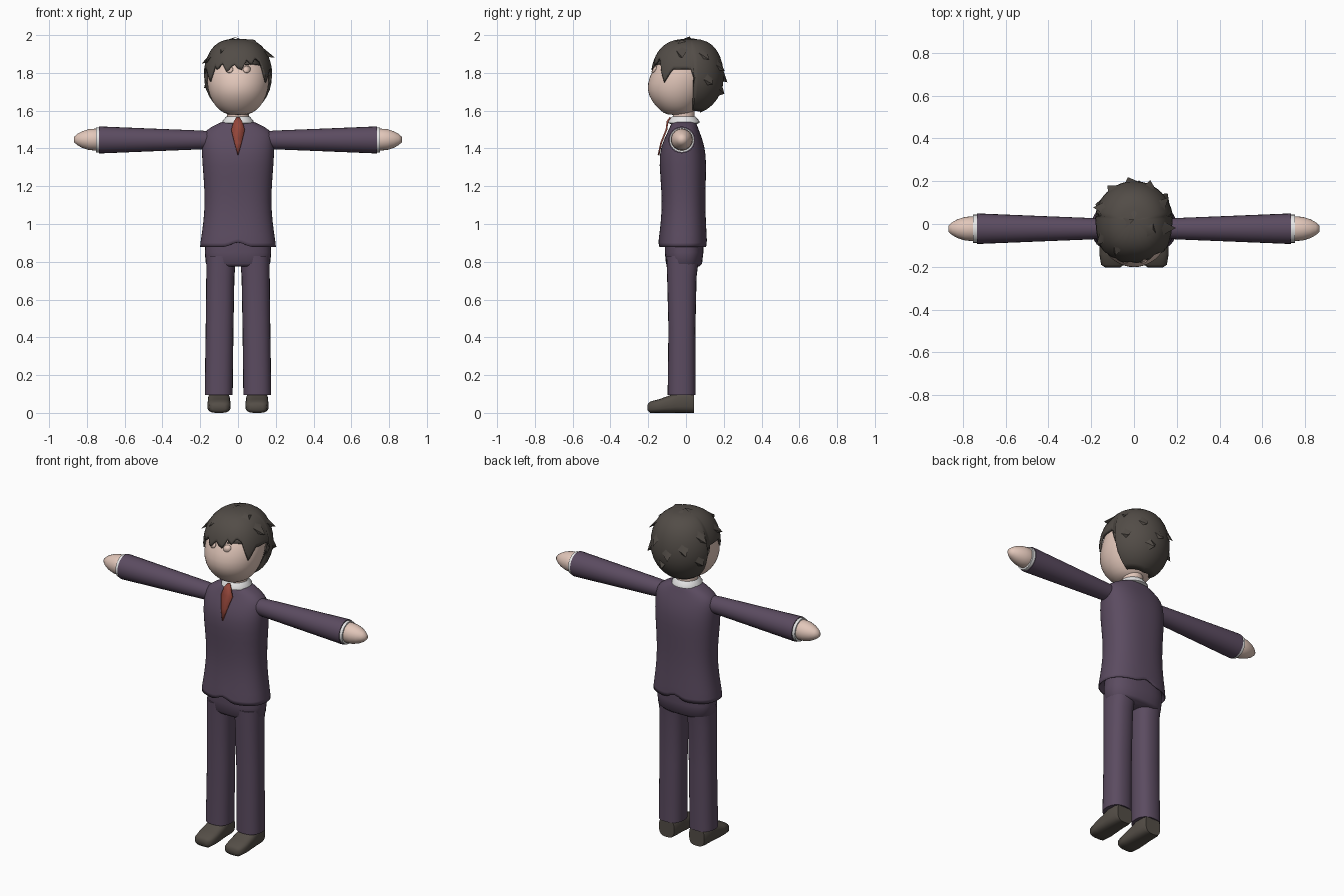
import bpy, bmesh, math
from mathutils import Vector

if "Cube" in bpy.data.objects:
    bpy.data.objects.remove(bpy.data.objects["Cube"])


def material(name, rgb):
    m = bpy.data.materials.new(name)
    m.diffuse_color = (*rgb, 1)
    m.use_nodes = True
    m.node_tree.nodes["Principled BSDF"].inputs["Base Color"].default_value = m.diffuse_color
    return m


SUIT = material("plum suit", (0.105, 0.071, 0.118))
SKIN = material("skin", (0.76, 0.57, 0.49))
HAIR = material("dark hair", (0.085, 0.073, 0.063))
SHOE = material("dark leather", (0.088, 0.075, 0.062))
WHITE = material("white shirt", (0.80, 0.80, 0.80))
RED = material("red tie", (0.30, 0.062, 0.043))


def finish(name, bm, mat, subsurf=0, mirror=False, solid=0, angle=60):
    bmesh.ops.recalc_face_normals(bm, faces=bm.faces)
    me = bpy.data.meshes.new(name)
    bm.to_mesh(me)
    bm.free()
    ob = bpy.data.objects.new(name, me)
    bpy.context.collection.objects.link(ob)
    me.materials.append(mat)
    if mirror:
        ob.modifiers.new("mirror", "MIRROR").use_mirror_merge = False
    if solid:
        s = ob.modifiers.new("solid", "SOLIDIFY")
        s.thickness, s.offset = solid, -1
    if subsurf:
        s = ob.modifiers.new("smooth", "SUBSURF")
        s.levels = s.render_levels = subsurf
    bpy.ops.object.select_all(action="DESELECT")
    bpy.context.view_layer.objects.active = ob
    ob.select_set(True)
    bpy.ops.object.shade_smooth_by_angle(angle=math.radians(angle))
    return ob


def spow(v, p):
    return math.copysign(abs(v) ** p, v)


# Loft through superellipse rings (t, u0, u1, v0, v1) along an axis
def loft(name, rings, axis, mat, power=2.0, seg=24, edit=None, **kw):
    bm = bmesh.new()
    order = {"z": lambda t, u, v: (u, v, t), "x": lambda t, u, v: (t, u, v),
             "y": lambda t, u, v: (u, t, v)}[axis]
    loops = []
    for t, u0, u1, v0, v1 in rings:
        loop = []
        for i in range(seg):
            a = 2 * math.pi * i / seg
            u = (u0 + u1) / 2 + (u1 - u0) / 2 * spow(math.cos(a), 2 / power)
            v = (v0 + v1) / 2 + (v1 - v0) / 2 * spow(math.sin(a), 2 / power)
            loop.append(bm.verts.new(order(t, u, v)))
        loops.append(loop)
    for a, b in zip(loops, loops[1:]):
        for i in range(seg):
            j = (i + 1) % seg
            bm.faces.new((a[i], a[j], b[j], b[i]))
    bm.faces.new(loops[0])
    bm.faces.new(loops[-1])
    if edit:
        edit(loops)
    return finish(name, bm, mat, **kw)


def sym(rows):
    return [(z, -w, w, f, b) for z, w, f, b in rows]


def tube(rows, cu, cv):
    return [(t, cu - r, cu + r, cv - r, cv + r) for t, r in rows]


# Jacket with small vents at the front and back of the hem
def vents(loops):
    for k in (1, 2):
        for i in (8, 24):
            loops[k][i].co.z += 0.045 if k == 1 else 0.035


loft("jacket", sym([(.93, .178, -.122, .092), (.865, .202, -.146, .11), (.885, .203, -.147, .112),
                    (1.0, .184, -.134, .106), (1.12, .175, -.127, .102), (1.25, .183, -.136, .106),
                    (1.37, .193, -.145, .108), (1.45, .192, -.117, .087), (1.495, .178, -.093, .069),
                    (1.53, .11, -.079, .056), (1.55, .065, -.07, .05)]),
     "z", SUIT, 2.4, 32, vents, subsurf=1)

# Trousers
loft("trouser_hips", sym([(.775, .155, -.095, .07), (.79, .17, -.106, .085), (.85, .176, -.112, .092),
                          (.93, .17, -.11, .09)]), "z", SUIT, 2.5, 32)
loft("trouser_legs", [(.095, .04, .165, -.088, .04), (.095, .028, .176, -.097, .051),
                      (.115, .028, .176, -.097, .051), (.45, .024, .171, -.093, .05),
                      (.72, .019, .168, -.1, .056), (.83, .01, .168, -.104, .07)],
     "z", SUIT, 2.4, mirror=True)

# Shoes
loft("shoes", [(-.203, .065, .135, .012, .045), (-.19, .046, .154, 0, .06), (-.14, .039, .162, 0, .073),
               (-.08, .04, .161, 0, .095), (-.04, .042, .16, 0, .115), (.02, .043, .158, 0, .115),
               (.042, .05, .15, 0, .11)], "y", SHOE, 3, mirror=True)

# Sleeves, cuffs and mitten hands
loft("sleeves", tube([(.15, .046), (.2, .05), (.45, .06), (.72, .071), (.735, .071), (.735, .06)],
                     -.022, 1.445), "x", SUIT, mirror=True)
loft("shirt_cuffs", tube([(.72, .066), (.752, .066), (.752, .055)], -.022, 1.445), "x", WHITE, mirror=True)
loft("hands", tube([(.735, .054), (.755, .058), (.79, .055), (.825, .044), (.85, .03), (.868, .014)],
                   -.022, 1.447), "x", SKIN, mirror=True)

# Neck, collar, tie
loft("neck", tube([(1.52, .058), (1.63, .058)], 0, -.012), "z", SKIN)
loft("shirt_collar", tube([(1.53, .07), (1.535, .084), (1.545, .083), (1.568, .063), (1.56, .055)],
                          0, -.012), "z", WHITE)
bm = bmesh.new()
prev = None
for z, w, y in [(1.567, .006, -.086), (1.545, .022, -.102), (1.5, .036, -.108),
                (1.43, .019, -.136), (1.365, .001, -.15)]:
    row = [bm.verts.new((-w, y, z)), bm.verts.new((w, y, z))]
    if prev:
        bm.faces.new((prev[0], row[0], row[1], prev[1]))
    prev = row
finish("tie", bm, RED, solid=.009, angle=30)

# Head
HEAD = [(1.575, .05, -.10, .02), (1.6, .1, -.138, .05), (1.65, .14, -.184, .09), (1.71, .162, -.21, .13),
        (1.78, .168, -.197, .15), (1.86, .158, -.153, .15), (1.92, .11, -.09, .1), (1.95, .05, -.04, .05)]
loft("head", sym(HEAD), "z", SKIN, subsurf=1)


def face_y(x, z):
    for (z0, *a), (z1, *b) in zip(HEAD, HEAD[1:]):
        if z0 <= z <= z1:
            w, f, k = [p + (q - p) * (z - z0) / (z1 - z0) for p, q in zip(a, b)]
            return (f + k) / 2 - (k - f) / 2 * math.sqrt(max(0, 1 - (x / w) ** 2))


# Eyes and brows: thin plates laid on the face
def face_plate(name, outline, mat):
    bm = bmesh.new()
    bm.faces.new([bm.verts.new((x, face_y(x, z) - .004, z)) for x, z in outline])
    finish(name, bm, mat, mirror=True, solid=.006)


face_plate("eyes", [(.047 + .02 * math.cos(i * math.pi / 6), 1.82 + .018 * math.sin(i * math.pi / 6))
                    for i in range(12)], SKIN)
face_plate("eyebrows", [(.04, 1.845), (.08, 1.848), (.122, 1.842), (.115, 1.865), (.08, 1.88), (.045, 1.868)], HAIR)

# Hair shell: columns run from the crown down to a jagged hairline (degrees from the front, height)
LINE = [(-180, 1.59), (-100, 1.60), (-95, 1.82), (-67, 1.82), (-52, 1.755), (-40, 1.84), (-35, 1.815),
        (-25, 1.855), (-15, 1.80), (-5, 1.85), (3, 1.81), (12, 1.87), (20, 1.845), (30, 1.88), (40, 1.86),
        (52, 1.75), (67, 1.82), (95, 1.82), (100, 1.60), (180, 1.59)]


def hairline(d):
    for (a, za), (b, zb) in zip(LINE, LINE[1:]):
        if a <= d <= b:
            return za + (zb - za) * (d - a) / (b - a)


def scalp(d, z, grow=1.0):
    c = max(-1, min(1, (z - 1.78) / .2))
    s = math.sqrt(1 - c * c) ** (.7 if c > 0 else 1) * grow
    p = math.radians(d)
    front = math.cos(p) > 0
    e = 2 / 2.4 if front else 1
    return Vector((.182 * s * spow(math.sin(p), e),
                   .02 - (.205 if front else .18) * s * spow(math.cos(p), e), z))


bm = bmesh.new()
crown = bm.verts.new((0, .02, 1.98))
N, ROWS = 90, 14
cols = []
for i in range(N):
    d = -180 + 360 * i / N
    end = math.acos((hairline(d) - 1.78) / .2)
    cols.append([bm.verts.new(scalp(d, 1.78 + .2 * math.cos(end * (k + 1) / ROWS))) for k in range(ROWS)])
for i in range(N):
    a, b = cols[i], cols[(i + 1) % N]
    bm.faces.new((crown, a[0], b[0]))
    for k in range(ROWS - 1):
        bm.faces.new((a[k], a[k + 1], b[k + 1], b[k]))
finish("hair", bm, HAIR, solid=.012)

# Hair tufts: three-sided spikes lying along the scalp (angle, height, drop, lift)
bm = bmesh.new()
for d, z, drop, lift in [(-115, 1.9, .05, 1.15), (115, 1.92, .05, 1.15), (75, 1.93, .05, 1.2),
                         (-70, 1.9, .05, 1.12), (150, 1.86, .05, 1.12), (-150, 1.84, .05, 1.12),
                         (180, 1.8, .05, 1.13), (120, 1.78, .04, 1.12), (-120, 1.76, .04, 1.12),
                         (165, 1.72, .03, 1.15), (-75, 1.968, -.025, 1.6), (180, 1.965, -.02, 1.5),
                         (60, 1.965, -.01, 1.5), (-35, 1.94, .03, 1.1)]:
    w = 14 if z < 1.95 else 25
    base = [scalp(d - w, z, .97), scalp(d + w, z, .97), scalp(d, z - .045, .97), scalp(d, min(z + .02, 1.979), .99)]
    tip = scalp(d + 8, z - drop, 1) * 1
    tip = Vector((tip.x * lift, .02 + (tip.y - .02) * lift, z - drop))
    l, r, low, up = [bm.verts.new(p) for p in base]
    t = bm.verts.new(tip)
    for f in ((up, l, t), (r, up, t), (l, low, t), (low, r, t), (l, up, r, low)):
        bm.faces.new(f)
finish("hair_tufts", bm, HAIR, angle=40)
